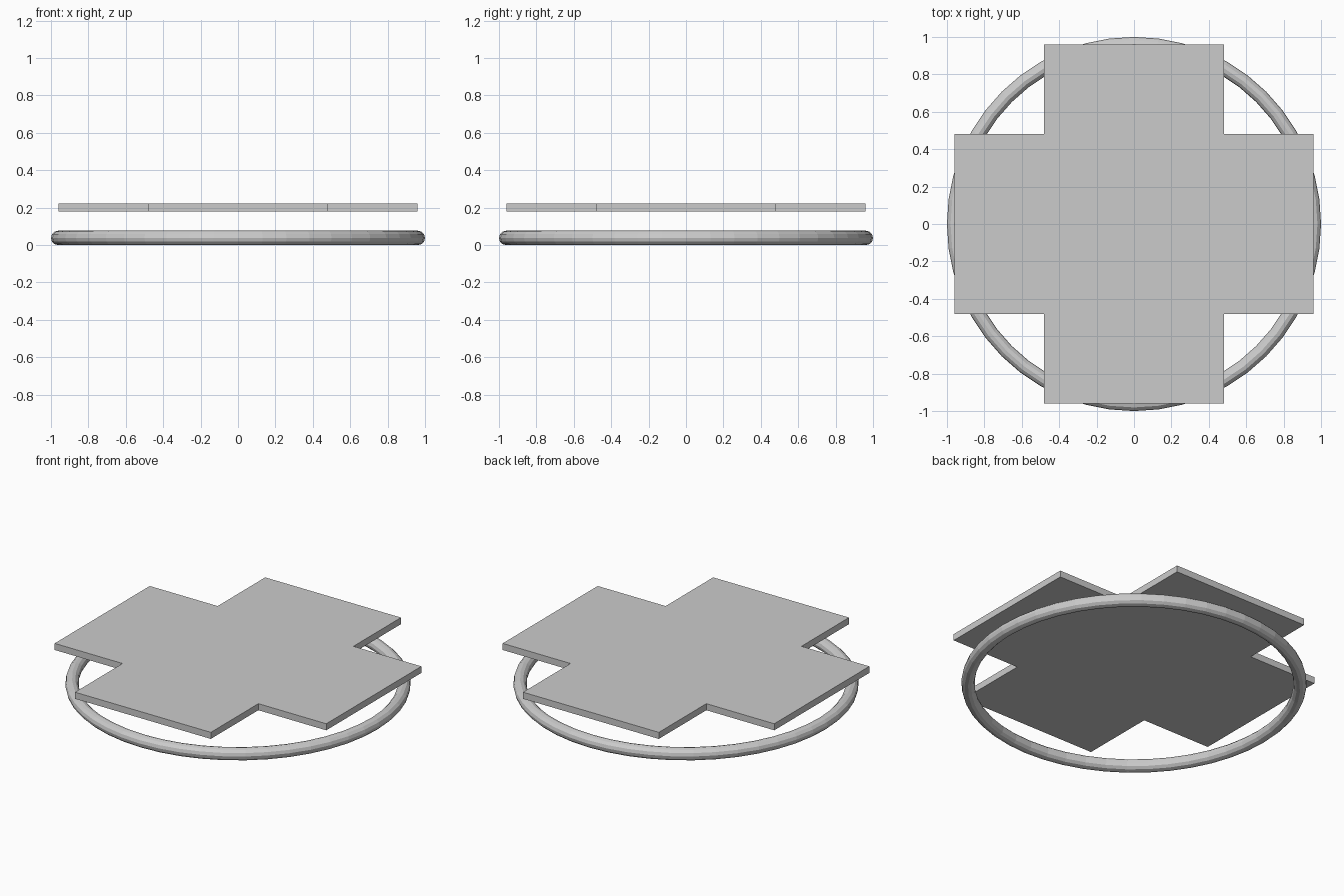
import bpy
import bmesh

if "Cube" in bpy.data.objects:
    bpy.data.objects.remove(bpy.data.objects["Cube"], do_unlink=True)

RING_RADIUS = 0.9615
TUBE = 0.0385
ARM = 0.96
PLATE_BOTTOM = 0.18
PLATE_THICK = 0.042


def flat_material(name, color):
    mat = bpy.data.materials.new(name)
    mat.use_nodes = True
    mat.diffuse_color = color
    mat.node_tree.nodes["Principled BSDF"].inputs["Base Color"].default_value = color
    return mat


grey = flat_material("light grey", (0.6, 0.6, 0.6, 1))

# Ring lying on the ground
bpy.ops.mesh.primitive_torus_add(
    major_radius=RING_RADIUS, minor_radius=TUBE,
    major_segments=48, minor_segments=12, location=(0, 0, TUBE))
ring = bpy.context.object
ring.name = "base_ring"
ring.data.materials.append(grey)

# Cross-shaped plate: one arm corner turned four times, then extruded
half = ARM / 2
outline = []
x_axis, y_axis = (1, 0), (0, 1)
for _ in range(4):
    for a, b in ((ARM, -half), (ARM, half), (half, half)):
        outline.append((a * x_axis[0] + b * y_axis[0],
                        a * x_axis[1] + b * y_axis[1], PLATE_BOTTOM))
    x_axis, y_axis = y_axis, (-x_axis[0], -x_axis[1])

bm = bmesh.new()
face = bm.faces.new([bm.verts.new(p) for p in outline])
extruded = bmesh.ops.extrude_face_region(bm, geom=[face], use_keep_orig=True)
top = [v for v in extruded["geom"] if isinstance(v, bmesh.types.BMVert)]
bmesh.ops.translate(bm, verts=top, vec=(0, 0, PLATE_THICK))
bmesh.ops.recalc_face_normals(bm, faces=bm.faces[:])
mesh = bpy.data.meshes.new("cross_plate")
bm.to_mesh(mesh)
bm.free()
mesh.materials.append(grey)
plate = bpy.data.objects.new("cross_plate", mesh)
bpy.context.collection.objects.link(plate)
